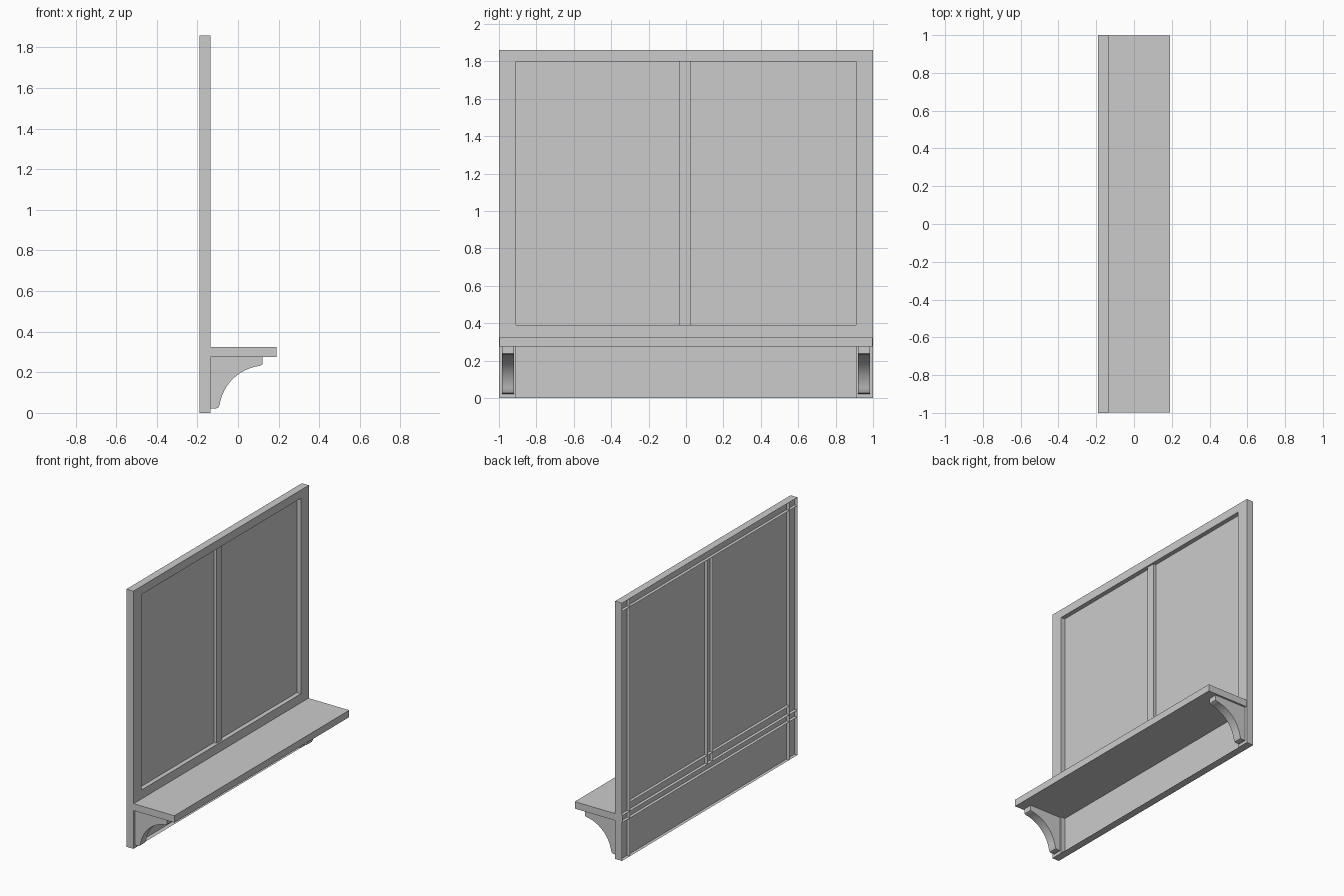
import bpy, bmesh, math

if "Cube" in bpy.data.objects:
    bpy.data.objects.remove(bpy.data.objects["Cube"])

BACK, FRONT, PANE = -0.19, -0.135, -0.167


def make_object(name, bm):
    mesh = bpy.data.meshes.new(name)
    bm.to_mesh(mesh)
    bm.free()
    ob = bpy.data.objects.new(name, mesh)
    bpy.context.collection.objects.link(ob)
    return ob


def box(name, x, y, z, open_back=True):
    """Box from ranges; the rear (-x) face is left open on the frame parts."""
    bm = bmesh.new()
    bmesh.ops.create_cube(bm, size=1)
    for v in bm.verts:
        v.co = [r[0] if c < 0 else r[1] for c, r in zip(v.co, (x, y, z))]
    bm.normal_update()
    if open_back:
        rear = [f for f in bm.faces if f.normal.x < -0.9]
        bmesh.ops.delete(bm, geom=rear, context='FACES_ONLY')
    return make_object(name, bm)


def prism(name, profile, y0, y1):
    """Extrude an x-z profile along y."""
    bm = bmesh.new()
    face = bm.faces.new([bm.verts.new((px, y0, pz)) for px, pz in profile])
    ext = bmesh.ops.extrude_face_region(bm, geom=[face])
    for g in ext['geom']:
        if isinstance(g, bmesh.types.BMVert):
            g.co.y = y1
    bmesh.ops.recalc_face_normals(bm, faces=bm.faces)
    return make_object(name, bm)


# Window frame: stiles, rails and centre bar, hollow at the rear
box("left_stile", (BACK, FRONT), (-1, -0.91), (0, 1.86))
box("right_stile", (BACK, FRONT), (0.91, 1), (0, 1.86))
box("top_rail", (BACK, FRONT), (-1, 1), (1.80, 1.86))
box("bottom_rail", (BACK, FRONT), (-0.91, 0.91), (0.325, 0.39))
box("centre_bar", (BACK, -0.147), (-0.035, 0.025), (0.325, 1.80))

# Thin pane behind the frame, and the strip closing the bottom
bm = bmesh.new()
bm.faces.new([bm.verts.new((PANE, y, z)) for y, z in
              ((-1, 0), (1, 0), (1, 1.86), (-1, 1.86))])
make_object("pane", bm)
bm = bmesh.new()
bm.faces.new([bm.verts.new((x, y, 0)) for x, y in
              ((BACK, -0.91), (BACK, 0.91), (FRONT, 0.91), (FRONT, -0.91))])
make_object("bottom_strip", bm)

# Sill shelf
box("shelf", (BACK, 0.19), (-0.997, 0.997), (0.275, 0.325))

# Curved brackets under the shelf
arc = [(0.135 + 0.228 * math.cos(a), 0.005 + 0.228 * math.sin(a))
       for a in (math.radians(97 + 74 * i / 20) for i in range(21))]
profile = ([(FRONT, 0.275), (0.12, 0.275), (0.12, 0.238)] + arc
           + [(-0.098, 0.026), (-0.108, 0.022), (FRONT, 0.022)])
for name, s in (("left_bracket", -1), ("right_bracket", 1)):
    ob = prism(name, profile, s * 0.92, s * 0.983)
    bpy.ops.object.select_all(action='DESELECT')
    ob.select_set(True)
    bpy.context.view_layer.objects.active = ob
    bpy.ops.object.shade_smooth_by_angle(angle=math.radians(25))
